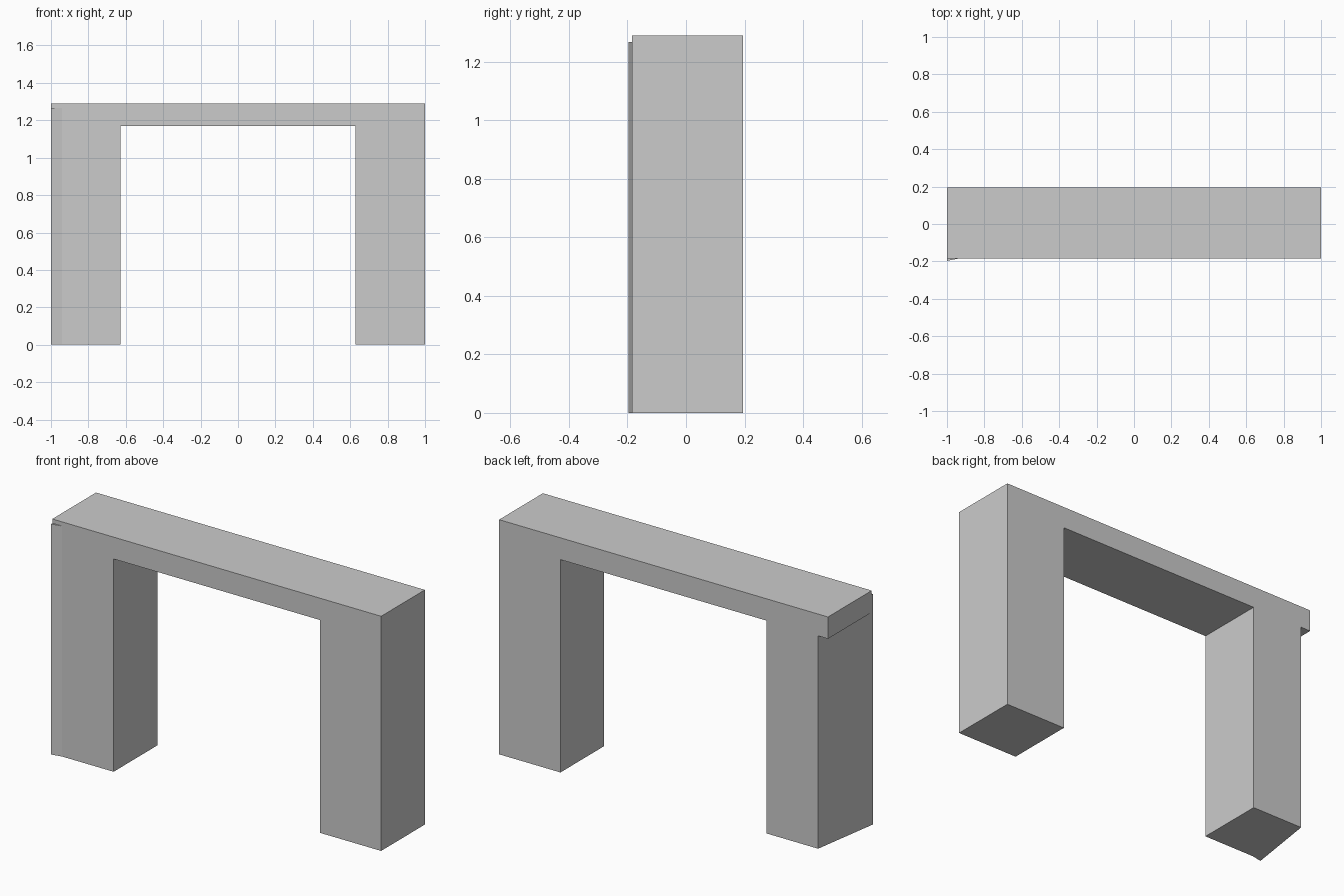
import bpy
import bmesh

cube = bpy.data.objects.get("Cube")
if cube:
    bpy.data.objects.remove(cube, do_unlink=True)

# One plain grey for every part
grey = bpy.data.materials.new("plain grey")
grey.use_nodes = True
grey.diffuse_color = (0.6, 0.6, 0.6, 1)
grey.node_tree.nodes["Principled BSDF"].inputs["Base Color"].default_value = (0.6, 0.6, 0.6, 1)


def prism(name, outline, bottom, top):
    """Extrude a plan outline upward between two heights."""
    bm = bmesh.new()
    base = bm.faces.new([bm.verts.new((x, y, bottom)) for x, y in outline])
    result = bmesh.ops.extrude_face_region(bm, geom=[base])
    raised = [v for v in result["geom"] if isinstance(v, bmesh.types.BMVert)]
    bmesh.ops.translate(bm, verts=raised, vec=(0, 0, top - bottom))
    bmesh.ops.recalc_face_normals(bm, faces=bm.faces[:])
    mesh = bpy.data.meshes.new(name)
    bm.to_mesh(mesh)
    bm.free()
    mesh.materials.append(grey)
    obj = bpy.data.objects.new(name, mesh)
    bpy.context.collection.objects.link(obj)
    return obj


def rectangle(x0, x1, y0, y1):
    return [(x0, y0), (x1, y0), (x1, y1), (x0, y1)]


FRONT, BACK = -0.185, 0.195
BEAM_BOTTOM, BEAM_TOP = 1.17, 1.29
INNER = 0.627

# Beam across the top
prism("top_beam", rectangle(-1, 1, FRONT, BACK), BEAM_BOTTOM, BEAM_TOP)

# Straight leg
prism("left_leg", rectangle(INNER, 1, FRONT, BACK), 0, BEAM_BOTTOM)

# Leg with a slanted outer side and a corner that juts forward
corner = (-1, -0.197)
strip_edge = (-0.94, FRONT)
prism("right_leg",
      [(-INNER, FRONT), (-INNER, BACK), (-0.94, BACK), corner, strip_edge],
      0, BEAM_BOTTOM)

# The jutting corner continues up the front of the beam
prism("right_leg_corner", [corner, strip_edge, (-0.998, FRONT)], BEAM_BOTTOM, 1.267)
